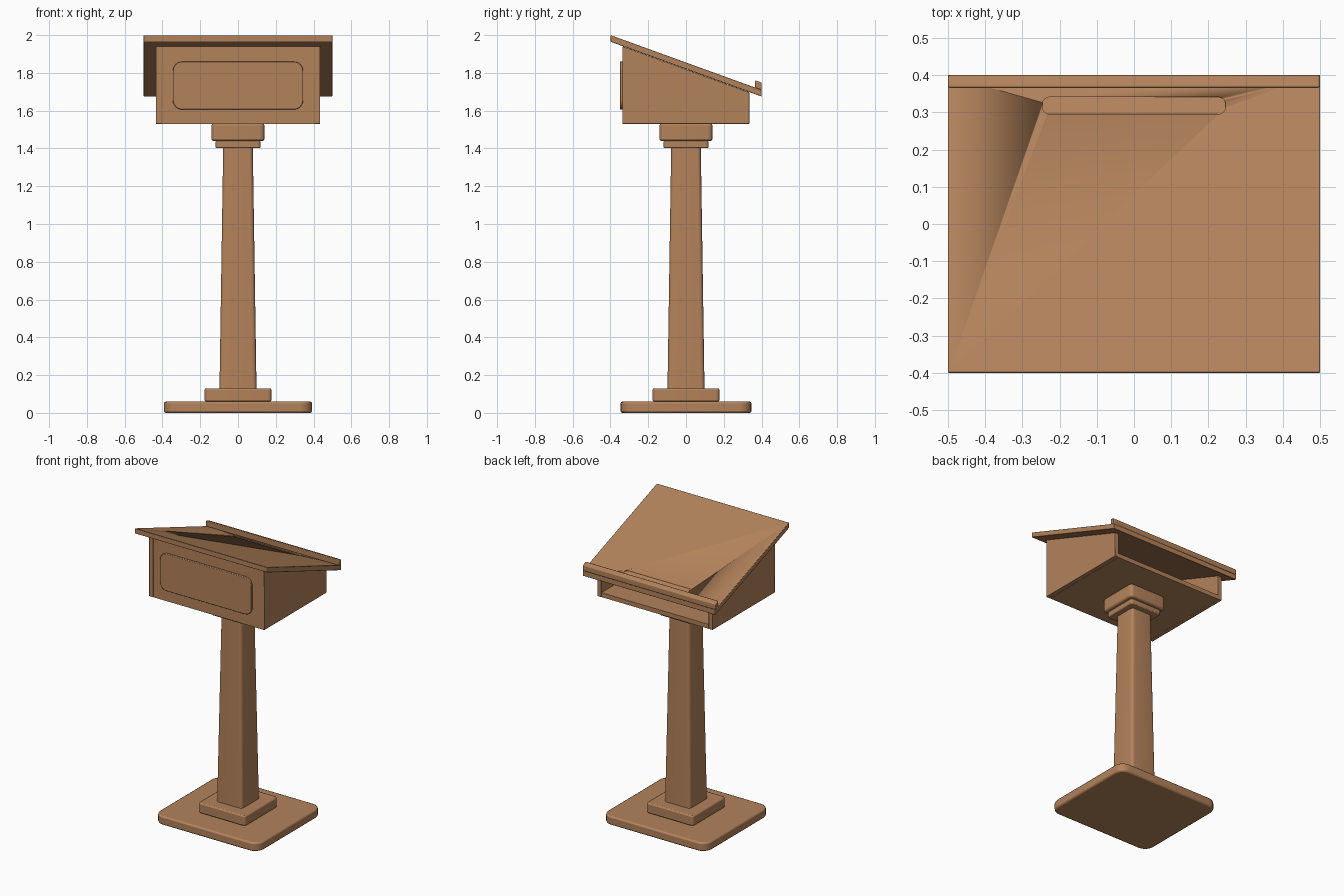
import bpy, bmesh, math

cube = bpy.data.objects.get("Cube")
if cube:
    bpy.data.objects.remove(cube, do_unlink=True)

wood = bpy.data.materials.new("warm wood")
wood.use_nodes = True
COLOUR = (0.45, 0.225, 0.105, 1)
wood.diffuse_color = COLOUR
bsdf = wood.node_tree.nodes["Principled BSDF"]
bsdf.inputs["Base Color"].default_value = COLOUR
bsdf.inputs["Roughness"].default_value = 0.6

SLOPE = -0.3625          # fall of the reading board towards the reader


def board_top(y):
    return 2.0 + SLOPE * (y + 0.4)


def finish(name, bm, edge):
    bmesh.ops.recalc_face_normals(bm, faces=bm.faces)
    mesh = bpy.data.meshes.new(name)
    bm.to_mesh(mesh)
    bm.free()
    mesh.materials.append(wood)
    ob = bpy.data.objects.new(name, mesh)
    bpy.context.collection.objects.link(ob)
    if edge:
        mod = ob.modifiers.new("soft edges", 'BEVEL')
        mod.width, mod.segments = edge, 2
        mod.limit_method, mod.angle_limit = 'ANGLE', math.radians(40)
    bpy.ops.object.select_all(action='DESELECT')
    ob.select_set(True)
    bpy.context.view_layer.objects.active = ob
    bpy.ops.object.shade_smooth_by_angle(angle=math.radians(35))
    return ob


def block(name, hx, hy, z0, z1, corner=0.0, edge=0.004, taper=1.0):
    """Upright block with rounded vertical corners and optional taper."""
    bm = bmesh.new()
    bmesh.ops.create_cube(bm, size=2)
    for v in bm.verts:
        top = v.co.z > 0
        k = taper if top else 1
        v.co = (v.co.x * hx * k, v.co.y * hy * k, z1 if top else z0)
    if corner:
        upright = [e for e in bm.edges
                   if abs(e.verts[0].co.z - e.verts[1].co.z) > 1e-5]
        bmesh.ops.bevel(bm, geom=upright, offset=corner, segments=5,
                        profile=0.5, affect='EDGES')
    return finish(name, bm, edge)


def extrude_x(name, profile, x0, x1, edge=0.003):
    """Side profile of (y, z) points extruded across x."""
    bm = bmesh.new()
    face = bm.faces.new([bm.verts.new((x0, y, z)) for y, z in profile])
    new = bmesh.ops.extrude_face_region(bm, geom=[face])["geom"]
    verts = [g for g in new if isinstance(g, bmesh.types.BMVert)]
    bmesh.ops.translate(bm, verts=verts, vec=(x1 - x0, 0, 0))
    return finish(name, bm, edge)


def rounded_outline(hw, hh, r, steps=6):
    pts = []
    for i, (sx, sy) in enumerate([(1, 1), (-1, 1), (-1, -1), (1, -1)]):
        for k in range(steps + 1):
            a = (i + k / steps) * math.pi / 2
            pts.append((sx * (hw - r) + r * math.cos(a),
                        sy * (hh - r) + r * math.sin(a)))
    return pts


def rounded_slab(name, outline, place, vec, edge=0.0):
    """Rounded outline placed in space by a function, then extruded by vec."""
    bm = bmesh.new()
    face = bm.faces.new([bm.verts.new(place(u, v)) for u, v in outline])
    new = bmesh.ops.extrude_face_region(bm, geom=[face])["geom"]
    verts = [g for g in new if isinstance(g, bmesh.types.BMVert)]
    bmesh.ops.translate(bm, verts=verts, vec=vec)
    return finish(name, bm, edge)


# Stand
block("base", 0.392, 0.346, 0, 0.06, corner=0.065, edge=0.01)
block("plinth", 0.177, 0.177, 0.06, 0.13, corner=0.02, edge=0.008)
block("column", 0.098, 0.098, 0.13, 1.405, corner=0.02, edge=0, taper=0.8)
block("collar", 0.119, 0.119, 1.402, 1.44, corner=0.015, edge=0.006)
block("capital", 0.14, 0.14, 1.44, 1.532, corner=0.025, edge=0.01)

# Box, open towards the reader
FRONT, BACK, FLOOR, GAP = -0.337, 0.335, 1.53, 0.036
side = [(FRONT, FLOOR), (BACK, FLOOR), (BACK, board_top(BACK) - GAP),
        (FRONT, board_top(FRONT) - GAP)]
for label, s in (("left", 1), ("right", -1)):
    extrude_x(label + "_side", side, s * 0.405, s * 0.435, edge=0.002)
y0, y1 = FRONT + 0.002, FRONT + 0.03
extrude_x("front_panel",
          [(y0, FLOOR), (y1, FLOOR), (y1, board_top(y1) - GAP),
           (y0, board_top(y0) - GAP)], -0.405, 0.405, edge=0)
extrude_x("box_floor", [(y1, FLOOR), (BACK - 0.002, FLOOR),
                        (BACK - 0.002, FLOOR + 0.03), (y1, FLOOR + 0.03)],
          -0.405, 0.405, edge=0)
rounded_slab("raised_panel", rounded_outline(0.345, 0.127, 0.05),
             lambda u, v: (u, y0, 1.733 + v), (0, -0.014, 0), edge=0.003)

# Sloping board with a shallow pen groove and a lip
board = extrude_x("reading_board",
                  [(-0.4, 2.0), (0.4, board_top(0.4)),
                   (0.4, board_top(0.4) - 0.035), (-0.4, 1.965)], -0.5, 0.5)
cutter = rounded_slab("groove_cutter", rounded_outline(0.246, 0.023, 0.02),
                      lambda u, v: (u, 0.318 + v, board_top(0.318 + v) - 0.006),
                      (0, 0, 0.05))
cutter.hide_render = True
cutter.hide_set(True)
cut = board.modifiers.new("pen groove", 'BOOLEAN')
cut.operation, cut.solver, cut.object = 'DIFFERENCE', 'EXACT', cutter
extrude_x("book_lip",
          [(0.366, board_top(0.366) - 0.002), (0.4, board_top(0.4) - 0.002),
           (0.4, board_top(0.4) + 0.039), (0.366, board_top(0.366) + 0.039)],
          -0.5, 0.5, edge=0.006)
